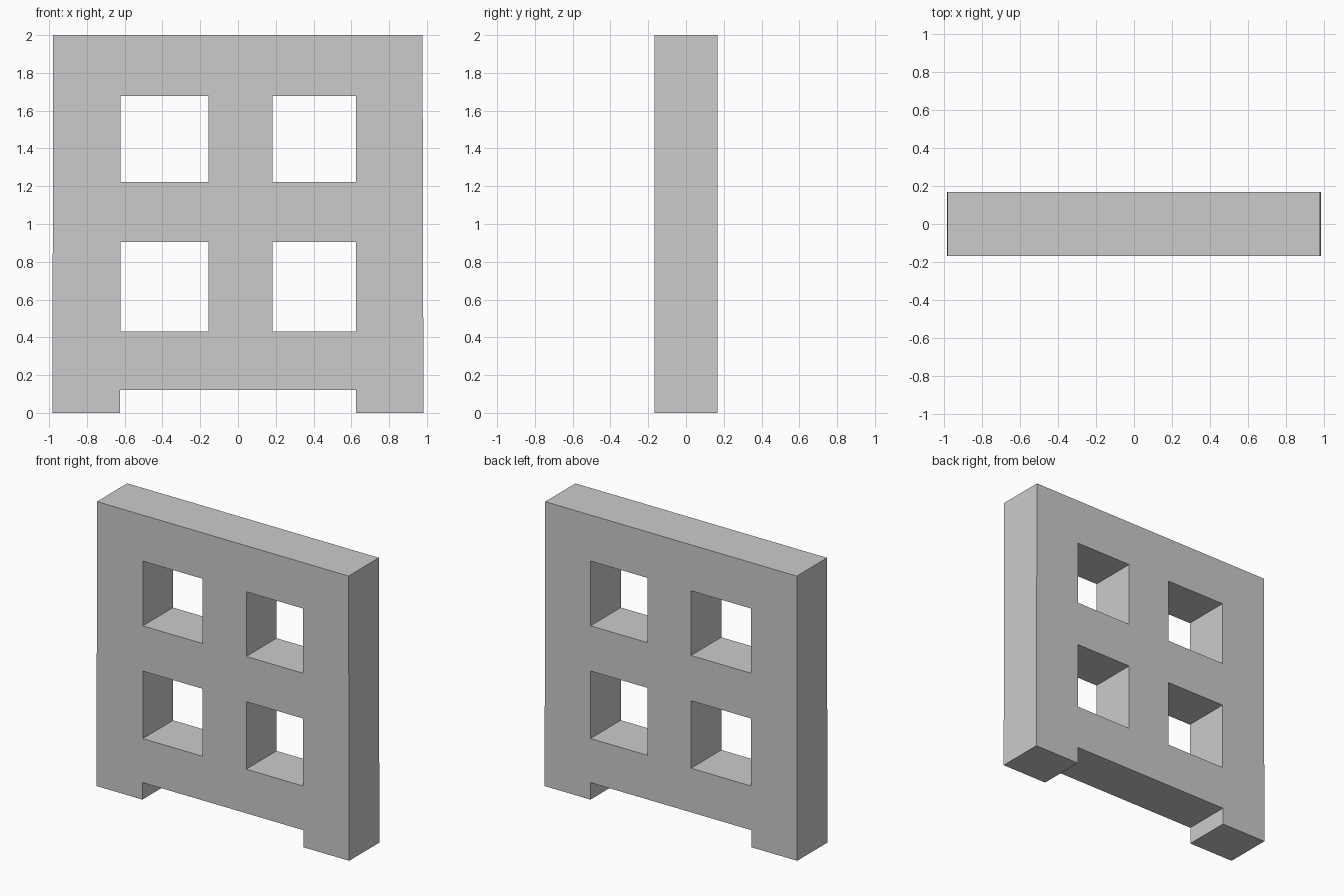
import bpy
import math

if "Cube" in bpy.data.objects:
    bpy.data.objects.remove(bpy.data.objects["Cube"])

HALF_DEPTH = 0.168


def add_loop(curve, points):
    """Add one closed straight-sided outline to a 2D curve."""
    spline = curve.splines.new('POLY')
    spline.points.add(len(points) - 1)
    for p, (x, z) in zip(spline.points, points):
        p.co = (x, z, 0, 1)
    spline.use_cyclic_u = True


curve = bpy.data.curves.new("window_panel", 'CURVE')
curve.dimensions = '2D'
curve.fill_mode = 'BOTH'
curve.extrude = HALF_DEPTH

# Outer outline with two feet; the sides taper very slightly upward
add_loop(curve, [(-0.982, 0), (-0.626, 0), (-0.626, 0.12), (0.625, 0.12),
                 (0.625, 0), (0.982, 0), (0.977, 2), (-0.979, 2)])

# Four square window openings
for x0, x1 in ((-0.622, -0.157), (0.182, 0.624)):
    for z0, z1 in ((0.43, 0.904), (1.222, 1.677)):
        add_loop(curve, [(x0, z0), (x0, z1), (x1, z1), (x1, z0)])

# Stand the panel upright and turn it into a welded flat-shaded mesh
panel = bpy.data.objects.new("window_panel", curve)
bpy.context.collection.objects.link(panel)
panel.rotation_euler.x = math.radians(90)
bpy.context.view_layer.objects.active = panel
panel.select_set(True)
bpy.ops.object.convert(target='MESH')
bpy.ops.object.transform_apply(rotation=True)
bpy.ops.object.mode_set(mode='EDIT')
bpy.ops.mesh.select_all(action='SELECT')
bpy.ops.mesh.remove_doubles(threshold=0.0005)
bpy.ops.mesh.normals_make_consistent(inside=False)
bpy.ops.object.mode_set(mode='OBJECT')
bpy.ops.object.shade_flat()
